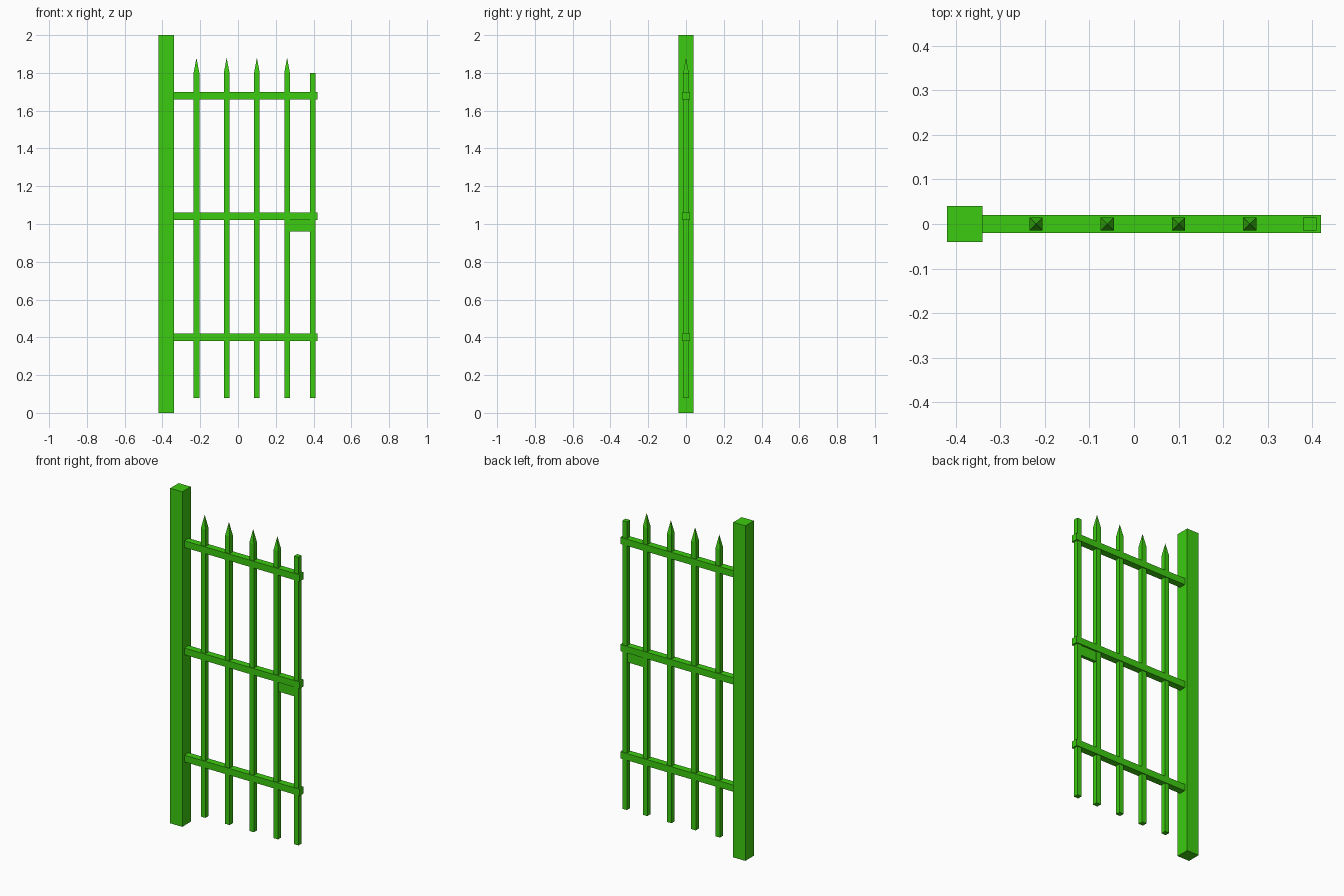
import bpy
import bmesh

cube = bpy.data.objects.get("Cube")
if cube:
    bpy.data.objects.remove(cube, do_unlink=True)

# Single painted finish
green = bpy.data.materials.new("bright_green")
green.use_nodes = True
colour = (0.045, 0.6, 0.005, 1)
green.diffuse_color = colour
green.node_tree.nodes["Principled BSDF"].inputs["Base Color"].default_value = colour


def box(name, x, y, z, tip=0):
    """Box from (min, max) ranges, with an optional pyramid tip."""
    bm = bmesh.new()
    bmesh.ops.create_cube(bm, size=1)
    for v in bm.verts:
        v.co = [lo + (c + 0.5) * (hi - lo) for c, (lo, hi) in zip(v.co, (x, y, z))]
    if tip:
        bm.normal_update()
        top = max(bm.faces, key=lambda f: f.normal.z)
        poked = bmesh.ops.poke(bm, faces=[top])
        poked["verts"][0].co.z += tip
    mesh = bpy.data.meshes.new(name)
    bm.to_mesh(mesh)
    bm.free()
    mesh.materials.append(green)
    obj = bpy.data.objects.new(name, mesh)
    bpy.context.collection.objects.link(obj)
    return obj


BAR = 0.015
RAIL = 0.02

# Hinge post
box("post", (-0.42, -0.34), (-0.04, 0.04), (0, 2))

# Horizontal rails
for name, z in (("lower", 0.4), ("middle", 1.04), ("upper", 1.68)):
    box(name + "_rail", (-0.34, 0.42), (-RAIL, RAIL), (z - RAIL, z + RAIL))

# Pointed upright bars
for i in range(4):
    x = -0.22 + 0.16 * i
    box(f"pointed_bar_{i + 1}", (x - BAR, x + BAR), (-BAR, BAR), (0.08, 1.8), tip=0.08)

# Flat-topped closing bar and latch plate
box("closing_bar", (0.38, 0.41), (-BAR, BAR), (0.08, 1.8))
box("latch_plate", (0.27, 0.385), (-0.01, 0.01), (0.96, 1.035))
